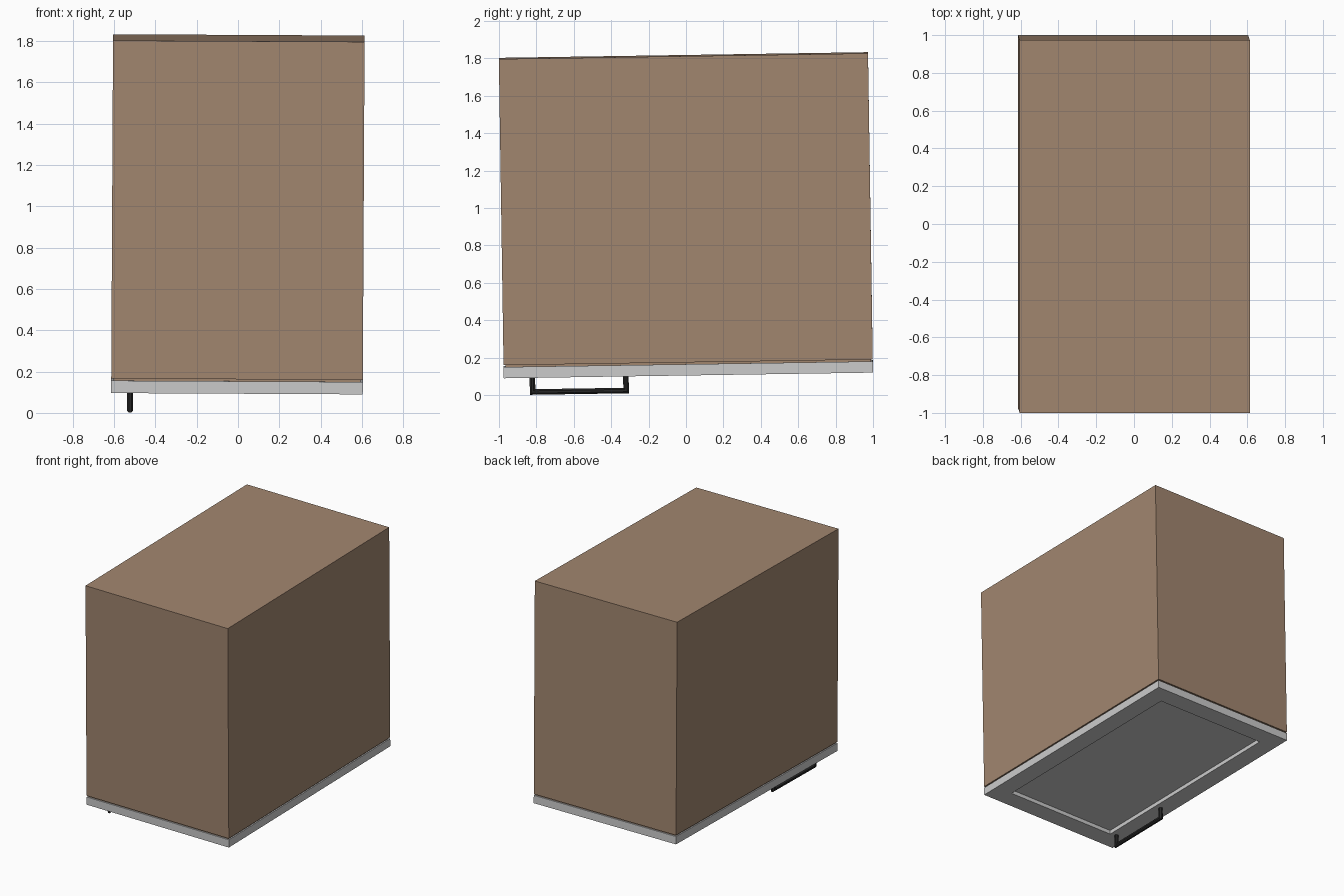
import bpy, bmesh, math
from mathutils import Matrix, Vector

if "Cube" in bpy.data.objects:
    bpy.data.objects.remove(bpy.data.objects["Cube"])

# Whole model leans slightly: local frame at the centre of the slab underside
TILT = (Matrix.Translation((-0.005, 0.0125, 0.108))
        @ Matrix.Rotation(math.radians(0.3), 4, 'Y')
        @ Matrix.Rotation(math.radians(0.88), 4, 'X'))


def material(name, rgb):
    m = bpy.data.materials.new(name)
    m.diffuse_color = (*rgb, 1)
    m.use_nodes = True
    m.node_tree.nodes["Principled BSDF"].inputs["Base Color"].default_value = m.diffuse_color
    return m


def finish(bm, name, mat=None):
    bmesh.ops.recalc_face_normals(bm, faces=bm.faces)
    me = bpy.data.meshes.new(name)
    bm.to_mesh(me)
    bm.free()
    ob = bpy.data.objects.new(name, me)
    bpy.context.collection.objects.link(ob)
    if mat:
        me.materials.append(mat)
    ob.matrix_world = TILT
    return ob


def block(hx, hy, z0, z1):
    bm = bmesh.new()
    bmesh.ops.create_cube(bm, size=2, matrix=Matrix.Translation((0, 0, (z0 + z1) / 2))
                          @ Matrix.Diagonal((hx, hy, (z1 - z0) / 2, 1)))
    return bm


brown = material("brown", (0.36, 0.24, 0.16))
black = material("black", (0.02, 0.02, 0.02))
pale = material("pale_grey", (0.78, 0.78, 0.75))

# Large box body and the thin recessed neck under it
finish(block(0.609, 0.987, 0.07, 1.707), "box_body", brown)
finish(block(0.599, 0.977, 0.058, 0.07), "box_neck", brown)

# Base slab with a shallow rectangular recess underneath
bm = block(0.609, 0.987, 0.0, 0.06)
under = min(bm.faces, key=lambda f: f.calc_center_median().z)
bmesh.ops.inset_region(bm, faces=[under], thickness=0.2)
inner = bmesh.ops.extrude_discrete_faces(bm, faces=[under])['faces'][0]
bmesh.ops.translate(bm, verts=inner.verts, vec=(0, 0, 0.03))
finish(bm, "base_slab", pale)

# Pull handle: square-cornered bar swept along a U path
path = [(-0.834, 0.005), (-0.834, -0.0815), (-0.334, -0.0815), (-0.334, 0.005)]
r, sides = 0.016, 8
bm = bmesh.new()
rings = []
for i, (y, z) in enumerate(path):
    ring = []
    for k in range(sides):
        a = 2 * math.pi * (k + 0.5) / sides
        u, v = r * math.cos(a), r * math.sin(a)
        # v points outward from the U; corners are mitred
        dy = -v if i < 2 else v
        dz = -v if i in (1, 2) else 0
        ring.append(bm.verts.new(Vector((-0.517 + u, y + dy, z + dz))))
    rings.append(ring)
for a, b in zip(rings, rings[1:]):
    for k in range(sides):
        n = (k + 1) % sides
        bm.faces.new((a[k], a[n], b[n], b[k]))
bm.faces.new(rings[0])
bm.faces.new(rings[-1])
finish(bm, "handle", black)
